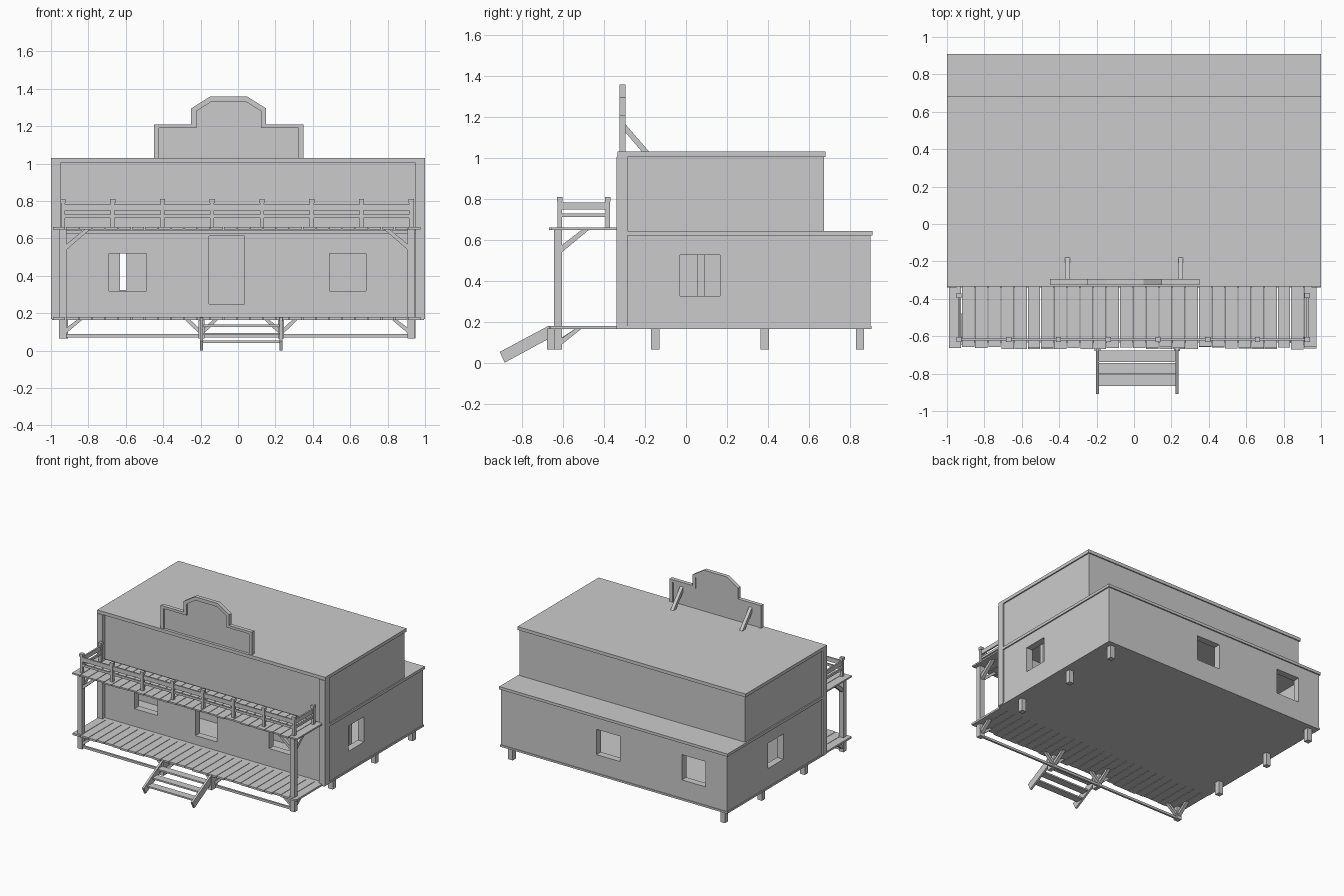
import bpy, bmesh, random
from mathutils import Vector, Matrix

if "Cube" in bpy.data.objects:
    bpy.data.objects.remove(bpy.data.objects["Cube"])
random.seed(4)


def finish(name, bm):
    bmesh.ops.recalc_face_normals(bm, faces=bm.faces[:])
    me = bpy.data.meshes.new(name)
    bm.to_mesh(me)
    bm.free()
    ob = bpy.data.objects.new(name, me)
    bpy.context.collection.objects.link(ob)
    return ob


def add_box(bm, x0, x1, y0, y1, z0, z1):
    m = Matrix.Translation(((x0 + x1) / 2, (y0 + y1) / 2, (z0 + z1) / 2))
    bmesh.ops.create_cube(bm, size=1, matrix=m @ Matrix.Diagonal((x1 - x0, y1 - y0, z1 - z0, 1)))


def boxes(name, items):
    bm = bmesh.new()
    for b in items:
        add_box(bm, *b)
    return finish(name, bm)


def add_prism(bm, pts, axis, a0, a1):
    """Extrude a 2D outline (x,z or y,z) along the remaining axis."""
    def p(u, v, a):
        return (a, u, v) if axis == 'x' else (u, a, v)
    f = bm.faces.new([bm.verts.new(p(u, v, a0)) for u, v in pts])
    r = bmesh.ops.extrude_face_region(bm, geom=[f])
    d = Vector(p(0, 0, a1 - a0))
    bmesh.ops.translate(bm, vec=d, verts=[v for v in r['geom'] if isinstance(v, bmesh.types.BMVert)])


def prisms(name, items):
    bm = bmesh.new()
    for it in items:
        add_prism(bm, *it)
    return finish(name, bm)


def brace(u0, v0, u1, v1, w):
    """Diagonal brace outline with a vertical cut at the start, level cut at the end."""
    s = 1 if u1 > u0 else -1
    return [(u0, v0), (u1, v1), (u1 - s * w, v1), (u0, v0 + w)]


# lower storey: hollow shell with window and door openings
walls = boxes("lower_walls", [(-.99, .99, -.31, .90, .18, .625)])
room = boxes("room_cutter", [(-.935, .935, -.255, .845, .19, .615)])
openings = boxes("opening_cutter", [
    (-.69, -.49, -.4, -.2, .32, .52), (.49, .685, -.4, -.2, .32, .52),
    (-.155, .035, -.4, -.2, .25, .612),
    (.9, 1.1, -.03, .165, .325, .525), (-1.1, -.9, .195, .39, .325, .525),
    (-.80, -.595, .8, 1, .325, .525), (-.05, .155, .8, 1, .325, .525)])
for cutter in (room, openings):
    m = walls.modifiers.new("cut", 'BOOLEAN')
    m.operation, m.object, m.solver = 'DIFFERENCE', cutter, 'EXACT'
    cutter.hide_render = True
bpy.context.view_layer.objects.active = walls
for m in list(walls.modifiers):
    bpy.ops.object.modifier_apply(modifier=m.name)
for cutter in (room, openings):
    bpy.data.objects.remove(cutter)

# inner partition with a doorway
boxes("partition", [(-.935, -.63, .055, .09, .19, .615), (-.42, .935, .055, .09, .19, .615)])

# floor, roofs, upper storey, corner posts, piers
boxes("house_floor", [(-.995, .995, -.34, .905, .165, .18)])
boxes("lower_roof", [(-1, 1, -.285, .91, .62, .642)])
boxes("upper_walls", [(-.99, .99, -.31, .673, .64, 1.006)])
boxes("upper_roof", [(-1, 1, -.335, .682, 1.004, 1.03)])
boxes("corner_posts", [(s * .975 - .025, s * .975 + .025, -.34, -.285, .17, 1.004) for s in (-1, 1)])
boxes("piers", [(s * .93 - .02, s * .93 + .02, y - .02, y + .02, .065, .166)
                for s in (-1, 1) for y in (-.15, .385, .85)])

# porch decks made of planks
for name, z0, z1 in (("porch_floor", .165, .18), ("balcony_floor", .648, .66)):
    n, w = 28, 1.97 / 28
    boxes(name, [(-.99 + i * w, -.99 + (i + 1) * w - .004, -.655 - random.uniform(0, .015), -.335, z0, z1)
                 for i in range(n)])

# porch columns and low beam
L, R, W = -.936, .926, .02
boxes("porch_columns", [(x - W, x + W, -.645, -.605, .065, .65) for x in (L, R)])
boxes("low_beam", [(L, R, -.633, -.617, .07, .088)])

# column braces, upper and lower, across and backward
items = []
for x, s in ((L, 1), (R, -1)):
    e = x + s * W
    items += [(brace(e, .54, e + s * .125, .648, .03), 'y', -.637, -.613),
              (brace(e, .095, e + s * .085, .166, .028), 'y', -.637, -.613),
              (brace(-.605, .54, -.475, .648, .035), 'x', x - .013, x + .013),
              (brace(-.605, .09, -.51, .166, .03), 'x', x - .013, x + .013)]
prisms("column_braces", items)

# stair posts with braces
SL, SR = -.195, .23
boxes("stair_posts", [(x - .016, x + .016, -.68, -.61, .065, .166) for x in (SL, SR)])
prisms("stair_post_braces", [(brace(x + s * .016, .095, x + s * .09, .166, .028), 'y', -.637, -.613)
                             for x in (SL, SR) for s in (-1, 1)]
       + [(brace(-.61, .09, -.51, .166, .03), 'x', x - .013, x + .013) for x in (SL, SR)])

# stairs
prisms("stair_stringers", [([(-.91, .052), (-.885, .0), (-.655, .125), (-.655, .178), (-.675, .178)],
                            'x', x - .008, x + .008) for x in (SL - .001, SR)])
boxes("stair_treads", [(SL, SR, y, y + .06, z, z + .012)
                       for y, z in ((-.865, .042), (-.803, .083), (-.737, .127))])

# balcony railing
xs = [L + i * (R - L) / 7 for i in range(8)]
spots = [(x, -.617) for x in xs] + [(L, -.382), (R, -.382)]
boxes("railing_posts", [(x - .011, x + .011, y - .011, y + .011, .655, .79) for x, y in spots])
boxes("railing_caps", [(x - .014, x + .014, y - .014, y + .014, .788, .81) for x, y in spots])
rails = []
for z0, z1 in ((.748, .782), (.71, .728)):
    rails.append((L, R, -.623, -.611, z0, z1))
    rails += [(x - .006, x + .006, -.617, -.382, z0, z1) for x in (L, R)]
boxes("rails", rails)

# stepped sign board: recessed panel and raised frame
C = -.05
outer = [(.4, 1.03), (.4, 1.21), (.2, 1.21), (.2, 1.295), (.1, 1.358)]
inner = [(.373, 1.03), (.373, 1.19), (.173, 1.19), (.173, 1.28), (.093, 1.33)]


def full(half):
    return [(C - u, v) for u, v in half] + [(C + u, v) for u, v in reversed(half)]


prisms("sign_panel", [(full(inner), 'y', -.313, -.302)])
bm = bmesh.new()
o, i = full(outer), full(inner)
rings = [[bm.verts.new((u, y, v)) for u, v in pts]
         for pts, y in ((o, -.326), (i, -.326), (i, -.295), (o, -.295))]
for a in range(4):
    r, q = rings[a], rings[(a + 1) % 4]
    for k in range(len(o) - 1):
        bm.faces.new((r[k], r[k + 1], q[k + 1], q[k]))
for k in (0, -1):
    bm.faces.new([r[k] for r in rings])
finish("sign_frame", bm)

# sign props leaning on the roof
prisms("sign_props", [([(-.305, 1.135), (-.305, 1.175), (-.18, 1.03), (-.215, 1.03)], 'x', x - .013, x + .013)
                      for x in (-.355, .25)])
